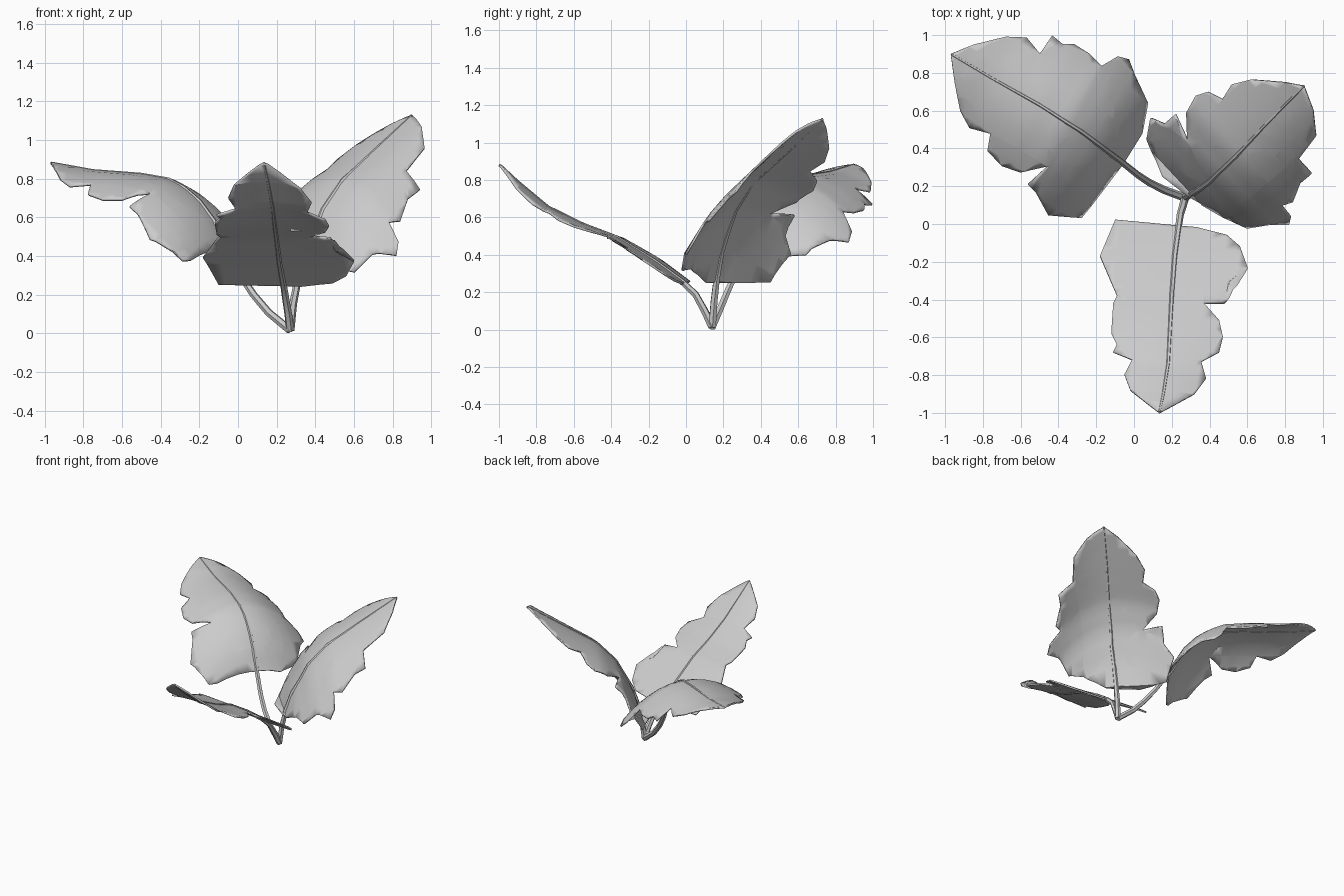
import bpy, bmesh
from mathutils import Vector

if "Cube" in bpy.data.objects:
    bpy.data.objects.remove(bpy.data.objects["Cube"])


def height(path, origin, axis, p, sag, floor):
    """Blade height: midrib profile along the leaf, drooping toward both sides.
    sag = (left droop, right droop, power of growth toward the tip)"""
    rel = Vector((p.x, p.y)) - origin
    u = rel.dot(axis)
    v = rel.x * axis.y - rel.y * axis.x
    prof = [((Vector(q[:2]) - origin).dot(axis), q[2]) for q in path]
    z = prof[0][1] if u < prof[0][0] else prof[-1][1]
    for (u0, z0), (u1, z1) in zip(prof, prof[1:]):
        if u0 <= u <= u1:
            z = z0 + (z1 - z0) * (u - u0) / max(u1 - u0, 1e-6)
            break
    k = (sag[0] if v < 0 else sag[1]) * max(u / prof[-1][0], 0) ** sag[2]
    return max(z - k * v * v, floor)


def blade(name, path, outline, sag, floor):
    origin = Vector(path[0][:2])
    axis = (Vector(path[-1][:2]) - origin).normalized()
    side = Vector((axis.y, -axis.x))
    bm = bmesh.new()
    f = bm.faces.new([bm.verts.new((x, y, 0)) for x, y in outline])
    bmesh.ops.triangulate(bm, faces=[f])
    # slice the flat outline into a grid so it can bend
    for d, lo, n, step in ((axis, 0, 36, 0.042), (side, -0.56, 15, 0.08)):
        for i in range(n):
            c = origin + d * (lo + i * step)
            bmesh.ops.bisect_plane(bm, geom=bm.verts[:] + bm.edges[:] + bm.faces[:],
                                   dist=1e-5, plane_co=(c.x, c.y, 0),
                                   plane_no=(d.x, d.y, 0))
    for v in bm.verts:
        v.co.z = height(path, origin, axis, v.co, sag, floor)
    bmesh.ops.recalc_face_normals(bm, faces=bm.faces[:])
    me = bpy.data.meshes.new(name)
    bm.to_mesh(me)
    bm.free()
    ob = bpy.data.objects.new(name, me)
    bpy.context.collection.objects.link(ob)
    m = ob.modifiers.new("thickness", 'SOLIDIFY')
    m.thickness = 0.012
    m.offset = 0
    finish(ob)


def stem(name, path):
    cu = bpy.data.curves.new(name, 'CURVE')
    cu.dimensions = '3D'
    cu.bevel_depth = 0.022
    cu.bevel_resolution = 1
    cu.use_fill_caps = True
    sp = cu.splines.new('POLY')
    sp.points.add(len(path) - 1)
    for i, (pt, p) in enumerate(zip(sp.points, path)):
        pt.co = (*p, 1)
        pt.radius = 1 - 0.62 * i / (len(path) - 1)
    ob = bpy.data.objects.new(name, cu)
    bpy.context.collection.objects.link(ob)
    finish(ob, True)


def finish(ob, convert=False):
    bpy.ops.object.select_all(action='DESELECT')
    ob.select_set(True)
    bpy.context.view_layer.objects.active = ob
    if convert:
        bpy.ops.object.convert(target='MESH')
    bpy.ops.object.shade_smooth_by_angle(angle=0.7)


# front leaf, nearly flat, folded down near the tip
front_path = [(.27, .14, .015), (.26, .1, .1), (.245, .05, .19), (.235, -.02, .255),
              (.215, -.17, .365), (.2, -.37, .49), (.19, -.55, .56), (.18, -.74, .655),
              (.155, -.9, .79), (.135, -.995, .88)]
front_edge = [(.22, -.01), (-.1, .02), (-.18, -.17), (-.09, -.38), (-.11, -.42),
              (-.12, -.58), (-.09, -.64), (-.11, -.68), (-.01, -.72), (-.05, -.8),
              (-.02, -.88), (.135, -1), (.32, -.9), (.38, -.82), (.355, -.73),
              (.45, -.68), (.47, -.6), (.45, -.51), (.37, -.42), (.48, -.42),
              (.5, -.31), (.6, -.23), (.56, -.12), (.49, -.06), (.33, -.02)]

# right leaf, tall and arched
right_path = [(.27, .14, .015), (.285, .15, .15), (.31, .165, .28), (.35, .19, .42),
              (.4, .225, .53), (.44, .265, .64), (.54, .36, .79), (.71, .54, .95),
              (.9, .73, 1.125)]
right_edge = [(.28, .15), (.15, .25), (.07, .45), (.09, .56), (.16, .53), (.22, .58),
              (.285, .44), (.28, .59), (.33, .68), (.39, .7), (.47, .66), (.52, .74),
              (.62, .765), (.8, .75), (.9, .73), (.95, .6), (.965, .47), (.87, .345),
              (.94, .27), (.88, .22), (.84, .12), (.78, .1), (.83, .04), (.82, 0),
              (.72, 0), (.6, -.02), (.47, .04)]

# left leaf, long and bent over
left_path = [(.27, .14, .015), (.16, .18, .105), (.08, .22, .2), (.02, .26, .29),
             (-.08, .34, .47), (-.12, .37, .57), (-.2, .43, .68), (-.28, .49, .75),
             (-.36, .54, .795), (-.5, .63, .82), (-.75, .77, .84), (-.965, .897, .88)]
left_edge = [(-.06, .32), (-.22, .11), (-.28, .035), (-.455, .05), (-.52, .17),
             (-.56, .21), (-.45, .31), (-.6, .275), (-.7, .31), (-.775, .39),
             (-.76, .48), (-.87, .51), (-.92, .6), (-.95, .75), (-.97, .9),
             (-.85, .95), (-.68, .99), (-.57, .985), (-.5, .9), (-.435, .995),
             (-.38, .95), (-.32, .95), (-.24, .9), (-.175, .835), (-.09, .885),
             (-.03, .87), (0, .79), (.07, .64), (.04, .48)]

for label, path, edge, sag, floor in (
        ("front", front_path, front_edge, (1.3, 1.3, 4), .235),
        ("right", right_path, right_edge, (.7, 1.5, 0), .255),
        ("left", left_path, left_edge, (1.0, 1.25, 0), .375)):
    blade(label + "_leaf", path, edge, sag, floor)
    stem(label + "_stem", path)
